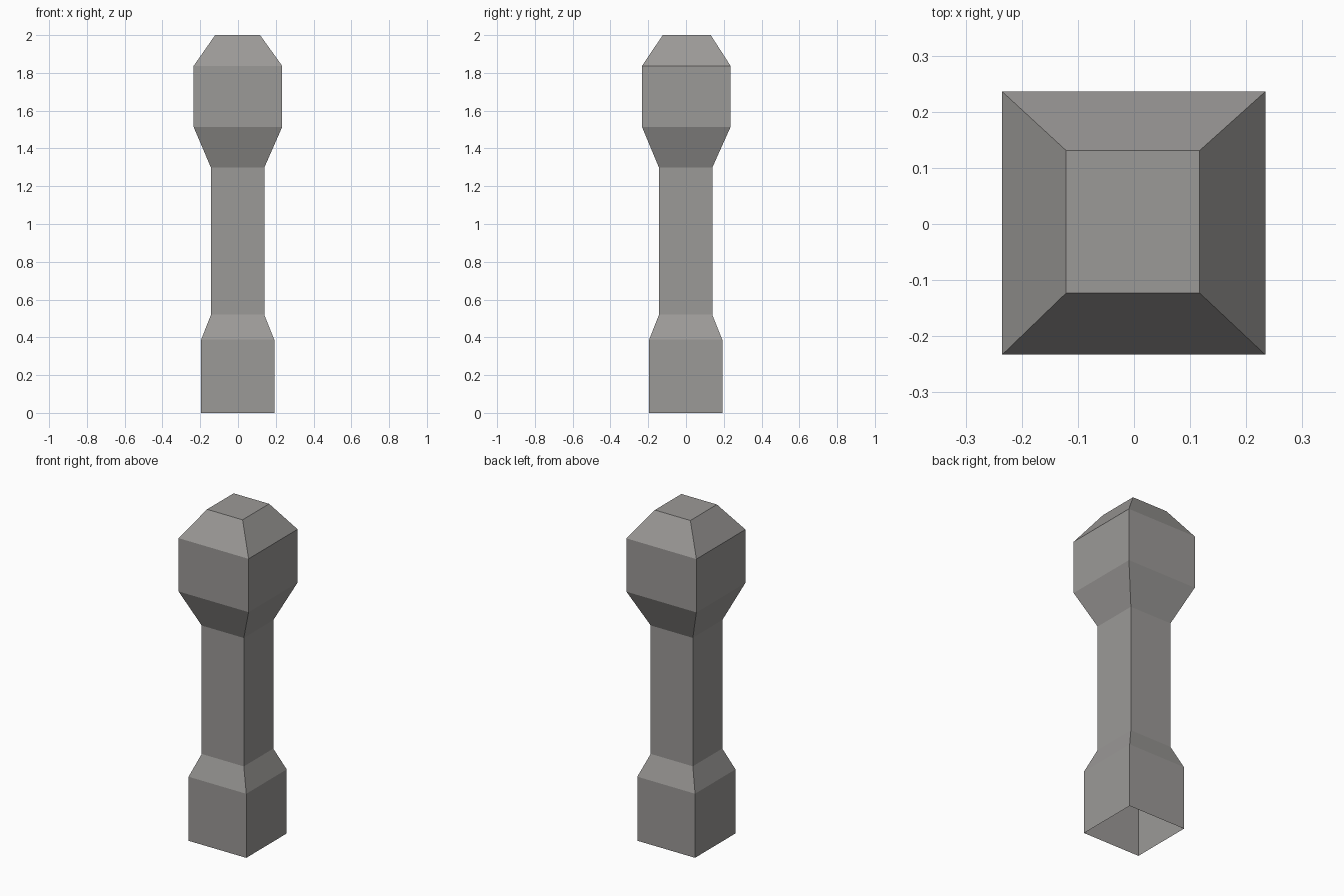
import bpy, bmesh

if "Cube" in bpy.data.objects:
    bpy.data.objects.remove(bpy.data.objects["Cube"])

# Stone colour
stone = bpy.data.materials.new("grey stone")
stone.diffuse_color = (0.33, 0.32, 0.31, 1)
stone.use_nodes = True
stone.node_tree.nodes["Principled BSDF"].inputs["Base Color"].default_value = stone.diffuse_color

# Square sections going up: x min, x max, y min, y max, z
sections = [
    (-0.195, 0.192, -0.195, 0.192, 0.0),    # foot
    (-0.195, 0.192, -0.195, 0.192, 0.388),
    (-0.143, 0.139, -0.143, 0.139, 0.52),   # shaft
    (-0.143, 0.139, -0.143, 0.139, 1.298),
    (-0.235, 0.234, -0.233, 0.236, 1.514),  # head
    (-0.235, 0.234, -0.233, 0.236, 1.837),
    (-0.121, 0.117, -0.123, 0.131, 2.0),    # flat top
]

# Bollard skinned through the sections, open underneath
bm = bmesh.new()
rings = [[bm.verts.new(p) for p in ((a, c, z), (b, c, z), (b, d, z), (a, d, z))]
         for a, b, c, d, z in sections]
for low, high in zip(rings, rings[1:]):
    for i in range(4):
        j = (i + 1) % 4
        bm.faces.new((low[i], low[j], high[j], high[i]))
bm.faces.new(rings[-1])

mesh = bpy.data.meshes.new("bollard")
bm.to_mesh(mesh)
bm.free()
mesh.materials.append(stone)
bpy.context.collection.objects.link(bpy.data.objects.new("bollard", mesh))
